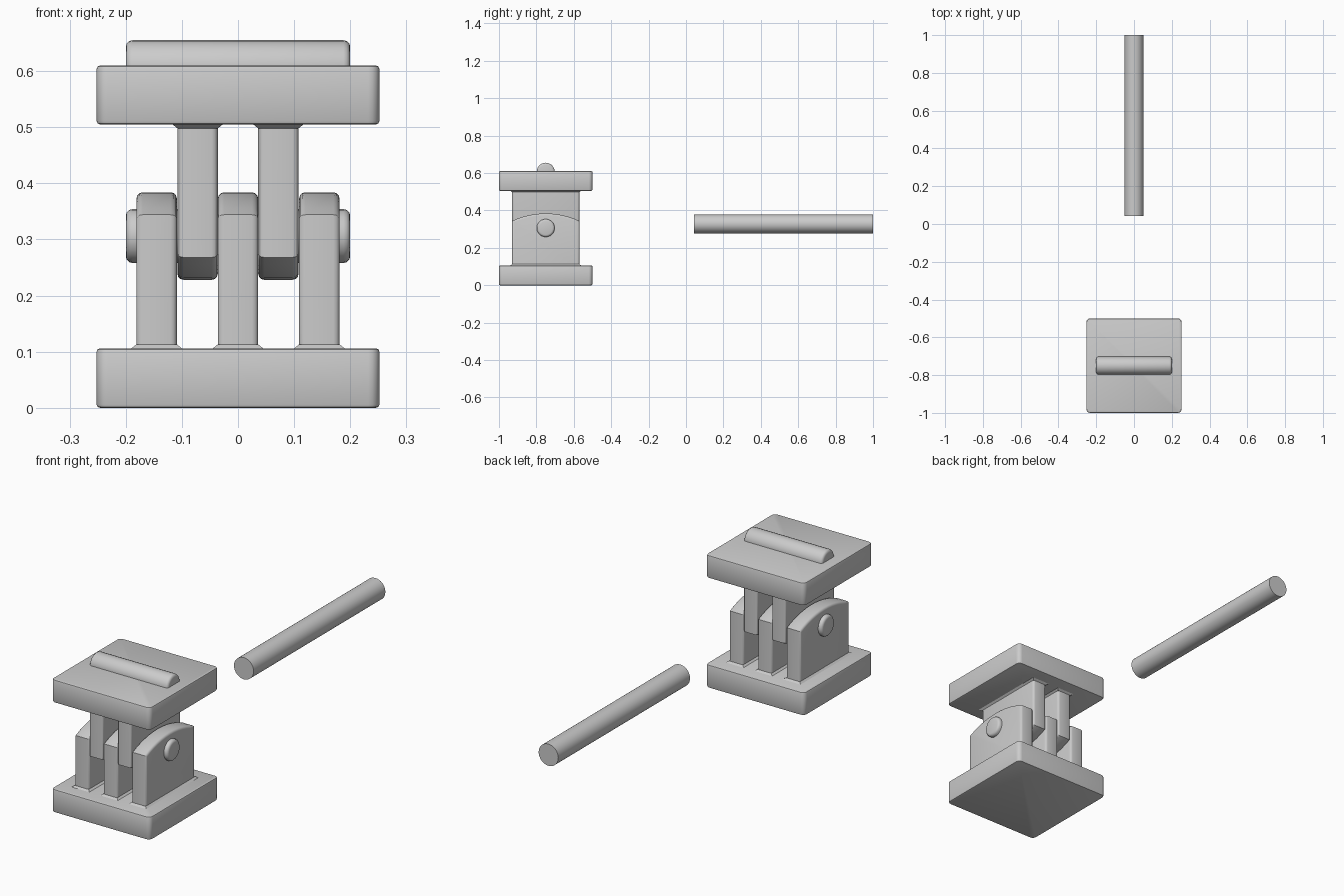
import bpy, bmesh, math
from mathutils import Matrix

if "Cube" in bpy.data.objects:
    bpy.data.objects.remove(bpy.data.objects["Cube"])

CY = -0.75          # y centre of the hinge
R_ARC = 0.425       # radius of the curved finger ends
HALF = 0.18         # half depth of a finger

grey = bpy.data.materials.new("light_grey")
grey.diffuse_color = (0.6, 0.6, 0.6, 1)
grey.use_nodes = True
grey.node_tree.nodes["Principled BSDF"].inputs["Base Color"].default_value = grey.diffuse_color


def finish(bm, name, loc):
    bmesh.ops.recalc_face_normals(bm, faces=bm.faces)
    me = bpy.data.meshes.new(name)
    bm.to_mesh(me)
    bm.free()
    ob = bpy.data.objects.new(name, me)
    ob.location = loc
    bpy.context.collection.objects.link(ob)
    me.materials.append(grey)
    bpy.ops.object.select_all(action='DESELECT')
    ob.select_set(True)
    bpy.context.view_layer.objects.active = ob
    bpy.ops.object.shade_smooth_by_angle(angle=math.radians(35))
    return ob


def bevel(bm, edges, width, segments=3):
    bmesh.ops.bevel(bm, geom=edges, offset=width, offset_type='OFFSET',
                    segments=segments, profile=0.5, affect='EDGES', clamp_overlap=True)


def plate(name, z0, z1):
    bm = bmesh.new()
    bmesh.ops.create_cube(bm, size=1, matrix=Matrix.Diagonal((0.504, 0.5, z1 - z0, 1)))
    bevel(bm, [e for e in bm.edges
               if abs(e.verts[0].co.z - e.verts[1].co.z) > 0.05], 0.02, 4)
    bevel(bm, [e for e in bm.edges
               if abs(e.verts[0].co.z - e.verts[1].co.z) < 0.001], 0.006, 2)
    finish(bm, name, (0, CY, (z0 + z1) / 2))


def finger(name, x, base, tip, up):
    """Slab with a curved end, extruded along x; up is +1 or -1."""
    bm = bmesh.new()
    a = math.asin(HALF / R_ARC)
    height = abs(tip - base)
    pts = [(-HALF, -0.01), (HALF, -0.01)]
    for i in range(13):
        t = a - 2 * a * i / 12
        pts.append((R_ARC * math.sin(t), height - R_ARC + R_ARC * math.cos(t)))
    face = bm.faces.new([bm.verts.new((-0.036, y, z * up)) for y, z in pts])
    ext = bmesh.ops.extrude_face_region(bm, geom=[face])
    bmesh.ops.translate(bm, vec=(0.072, 0, 0),
                        verts=[v for v in ext['geom'] if isinstance(v, bmesh.types.BMVert)])
    # round the outline of both flat sides
    bevel(bm, [e for e in bm.edges
               if abs(e.verts[0].co.x - e.verts[1].co.x) < 0.001
               and max(v.co.z * up for v in e.verts) > 0], 0.011)
    finish(bm, name, (x, CY, base))
    # small flare where the finger meets its plate
    bm = bmesh.new()
    bmesh.ops.create_cube(bm, size=1, matrix=Matrix.Diagonal((0.072, 0.36, 0.008, 1)))
    for v in bm.verts:
        if v.co.z * up < 0:
            v.co.x += math.copysign(0.01, v.co.x)
            v.co.y += math.copysign(0.01, v.co.y)
    finish(bm, name + "_flare", (x, CY, base + 0.003 * up))


def rod(name, radius, length, axis, loc, round_end=0.0, sides=32):
    bm = bmesh.new()
    bmesh.ops.create_cone(bm, cap_ends=True, segments=sides, radius1=radius,
                          radius2=radius, depth=length)
    if round_end:
        bevel(bm, [e for e in bm.edges
                   if abs(e.verts[0].co.z - e.verts[1].co.z) < 0.001], round_end)
    bmesh.ops.rotate(bm, verts=bm.verts, matrix=Matrix.Rotation(math.pi / 2, 3, axis))
    finish(bm, name, loc)


# base and top plates
plate("base_plate", 0.0, 0.106)
plate("top_plate", 0.505, 0.61)

# three lower fingers interleaved with two upper ones
for i, x in enumerate((-0.145, 0, 0.145)):
    finger(f"lower_finger_{i + 1}", x, 0.106, 0.384, 1)
for i, x in enumerate((-0.072, 0.072)):
    finger(f"upper_finger_{i + 1}", x, 0.505, 0.228, -1)

# hinge pin, ridge on the top plate, and the loose rod
rod("hinge_pin", 0.048, 0.4, 'Y', (0, CY, 0.306), 0.012, 24)
rod("top_ridge", 0.048, 0.4, 'Y', (0, CY, 0.607), 0.012, 24)
rod("loose_rod", 0.05, 0.958, 'X', (0, 0.521, 0.328))
